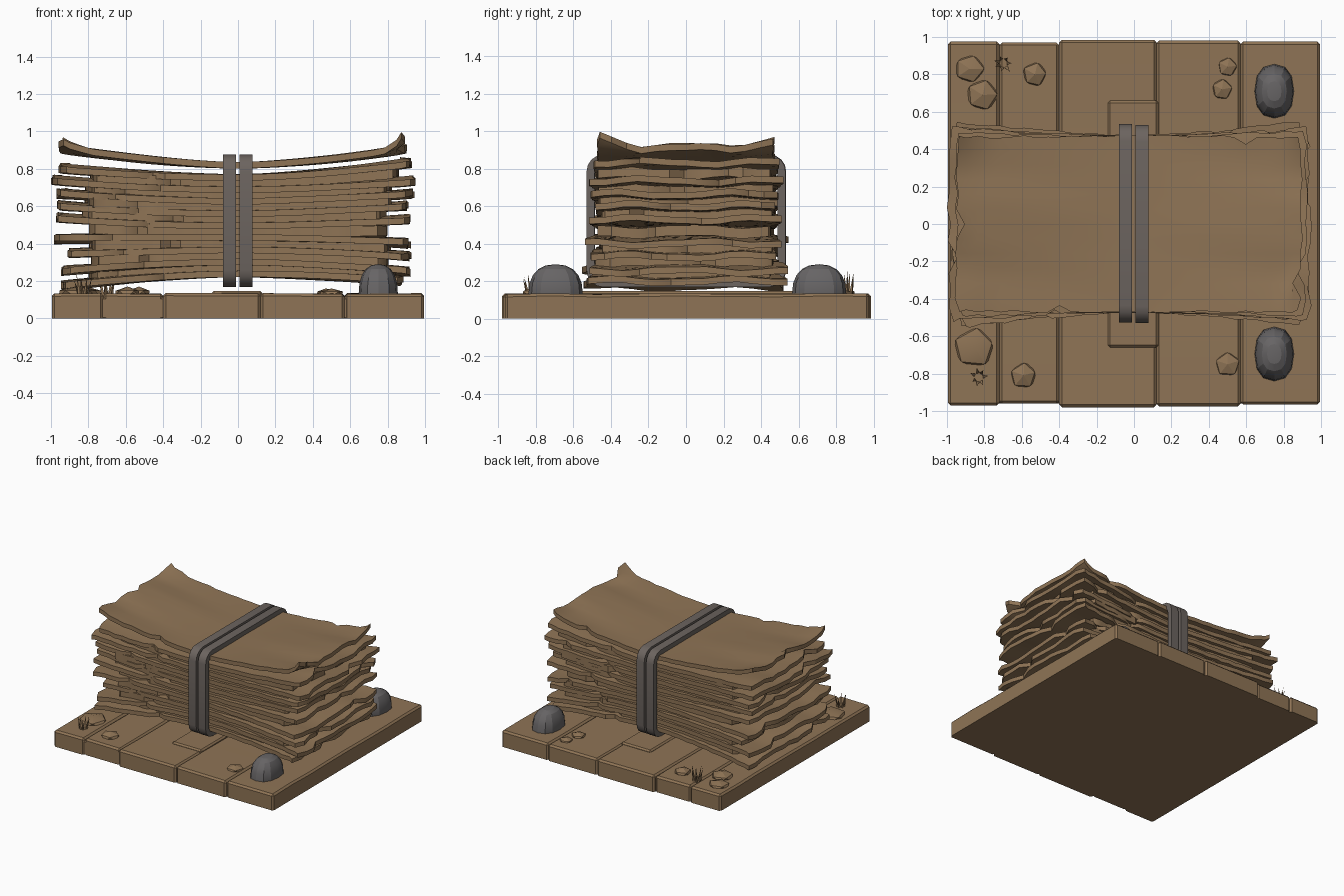
import bpy, bmesh, math, random
from mathutils import Vector, Matrix

if "Cube" in bpy.data.objects:
    bpy.data.objects.remove(bpy.data.objects["Cube"])

random.seed(11)


def material(name, rgb):
    m = bpy.data.materials.new(name)
    m.diffuse_color = (*rgb, 1)
    m.use_nodes = True
    m.node_tree.nodes["Principled BSDF"].inputs["Base Color"].default_value = m.diffuse_color
    return m


BROWN = material("hide brown", (0.275, 0.175, 0.092))
STRAP = material("strap grey brown", (0.15, 0.128, 0.115))
STONE = material("stone grey", (0.135, 0.128, 0.130))


def finish(name, bm, mat, angle=None):
    bmesh.ops.recalc_face_normals(bm, faces=bm.faces)
    me = bpy.data.meshes.new(name)
    bm.to_mesh(me)
    bm.free()
    me.materials.append(mat)
    ob = bpy.data.objects.new(name, me)
    bpy.context.collection.objects.link(ob)
    if angle:
        bpy.ops.object.select_all(action='DESELECT')
        ob.select_set(True)
        bpy.context.view_layer.objects.active = ob
        bpy.ops.object.shade_smooth_by_angle(angle=math.radians(angle))
    return ob


def box(name, lo, hi, mat, bevel=0.012, jitter=0.0):
    bm = bmesh.new()
    bmesh.ops.create_cube(bm, size=1)
    for v in bm.verts:
        v.co = Vector([(lo[i] + hi[i]) / 2 + v.co[i] * (hi[i] - lo[i]) for i in range(3)])
    if jitter:
        long_edges = [e for e in bm.edges if abs(e.verts[0].co.y - e.verts[1].co.y) > 0.5]
        bmesh.ops.subdivide_edges(bm, edges=long_edges, cuts=7, use_grid_fill=True)
        for v in bm.verts:
            if v.co.z > 0.06:
                v.co.z += random.uniform(-jitter, jitter)
    top = [e for e in bm.edges if len(e.link_faces) == 2 and e.calc_face_angle(0) > 1
           and max(v.co.z for v in e.verts) > 0.06]
    bmesh.ops.bevel(bm, geom=top, offset=bevel, segments=1, affect='EDGES')
    return finish(name, bm, mat, 30)


# base: core slab with planks and a raised middle patch
box("base_core", (-0.985, -0.96, 0.004), (0.985, 0.96, 0.115), BROWN)
seams = [-0.995, -0.72, -0.40, 0.12, 0.57, 0.995]
ends = [(-0.97, 0.975), (-0.96, 0.97), (-0.98, 0.985), (-0.975, 0.98), (-0.965, 0.975)]
for i, (y0, y1) in enumerate(ends):
    box(f"base_plank_{i}", (seams[i], y0, 0), (seams[i + 1], y1, 0.132), BROWN, 0.014, 0.003)
box("base_middle_patch", (-0.14, -0.66, 0.10), (0.13, 0.66, 0.147), BROWN, 0.012)


def sheet(name, zc, zl, zr, xl, xr, half, flare, thick, turn=0.0, rough=0.02, curl=None):
    """Rippled sheet pinched at x=0, with ragged edges and lifted ends."""
    nx, ny = 30, 12
    bm = bmesh.new()
    ph = random.uniform(0, 6)
    grid = []
    bite_l, bite_r = random.randint(2, ny - 2), random.randint(2, ny - 2)
    bite_f, bite_b = random.randint(3, 9), random.randint(21, 27)
    for i in range(nx + 1):
        row = []
        u = i / nx
        for j in range(ny + 1):
            v = 2 * j / ny - 1
            x = xl + (xr - xl) * u
            t = min(abs(x) / 0.95, 1.05)
            y = v * (half + flare * t ** 1.5)
            # ragged borders and torn bites
            if i in (0, nx):
                s = 1 if i == 0 else -1
                x += s * random.uniform(0, rough)
                if j == (bite_l if i == 0 else bite_r):
                    x += s * 0.045
                if j in (0, ny):
                    x += s * 0.02
            if j in (0, ny):
                s = 1 if j == 0 else -1
                y += s * random.uniform(0, rough * (0.3 + 0.5 * t))
                if i == (bite_f if j == 0 else bite_b):
                    y += s * 0.035
            ze = zl if x < 0 else zr
            z = zc + (ze - zc) * t ** 1.6
            z += 0.010 * t * math.sin(5 * v + ph) + 0.004 * t * math.sin(11 * v + 4 * x + ph)
            if curl:
                k = max(0, t - 0.82) / 0.18
                c = curl[(1 if x > 0 else 0) + (2 if v > 0 else 0)]
                z += c * k * max(0, abs(v) - 0.5) / 0.5
            row.append(bm.verts.new((x, y, z + thick / 2)))
        grid.append(row)
    for i in range(nx):
        for j in range(ny):
            bm.faces.new((grid[i][j], grid[i + 1][j], grid[i + 1][j + 1], grid[i][j + 1]))
    ext = bmesh.ops.extrude_face_region(bm, geom=bm.faces[:], use_keep_orig=True)
    for v in ext["geom"]:
        if isinstance(v, bmesh.types.BMVert):
            v.co.z -= thick
    bmesh.ops.rotate(bm, verts=bm.verts, cent=(0, 0, 0), matrix=Matrix.Rotation(turn, 3, 'Z'))
    return finish(name, bm, BROWN, 35)


# stack: long sheets whose ends fan apart
left = [0.91, 0.80, 0.735, 0.665, 0.60, 0.535, 0.425, 0.345, 0.255, 0.172]
right = [0.915, 0.835, 0.735, 0.665, 0.605, 0.53, 0.40, 0.33, 0.25, 0.195]
reach = [(-0.96, 0.91), (-0.96, 0.93), (-1.0, 0.95), (-0.97, 0.94), (-0.97, 0.91),
         (-0.98, 0.93), (-0.98, 0.93), (-0.91, 0.92), (-0.95, 0.92), (-0.95, 0.88)]
mids = [0.818 - 0.0645 * i for i in range(10)]
for i in range(10):
    first = i == 0
    sheet(f"long_sheet_{i}", mids[i], left[i], right[i], *reach[i],
          0.475, 0.0 if first else random.uniform(0.0, 0.07), 0.034,
          0 if first else random.uniform(-0.025, 0.025), 0.022,
          (0.025, 0.085, 0.035, 0.045) if first else None)
# stack: shorter filler sheets between them
for i in range(1, 9):
    sheet(f"short_sheet_{i}", (mids[i] + mids[i + 1]) / 2, (left[i] + left[i + 1]) / 2,
          (right[i] + right[i + 1]) / 2, random.uniform(-0.85, -0.79), random.uniform(0.79, 0.86),
          0.455, random.uniform(0.0, 0.04), 0.055, random.uniform(-0.015, 0.015), 0.03)


# straps: two rounded bands around the stack
def strap(name, x0, x1, dy):
    def ring(hy, z0, z1, r):
        pts = []
        for cy, cz, a0 in ((hy - r, z1 - r, 0), (-hy + r, z1 - r, 90),
                           (-hy + r, z0 + r, 180), (hy - r, z0 + r, 270)):
            for k in range(5):
                a = math.radians(a0 + k * 22.5)
                pts.append((cy + r * math.cos(a) + dy, cz + r * math.sin(a)))
        return pts
    outer, inner = ring(0.53, 0.168, 0.875, 0.09), ring(0.488, 0.205, 0.836, 0.06)
    bm = bmesh.new()
    loops = [[bm.verts.new((x, y, z)) for y, z in pts]
             for x, pts in ((x0, outer), (x1, outer), (x1, inner), (x0, inner))]
    n = len(outer)
    for a in range(4):
        p, q = loops[a], loops[(a + 1) % 4]
        for k in range(n):
            bm.faces.new((p[k], p[(k + 1) % n], q[(k + 1) % n], q[k]))
    edges = [e for e in bm.edges if e.verts[0].co.x == e.verts[1].co.x
             and e.calc_face_angle(0) > 1]
    bmesh.ops.bevel(bm, geom=edges, offset=0.012, segments=2, affect='EDGES')
    finish(name, bm, STRAP, 40)


strap("strap_left", -0.08, -0.012, 0.004)
strap("strap_right", 0.008, 0.077, 0.0)


# stones: squarish faceted domes at the right corners
def dome(name, cx, cy):
    bm = bmesh.new()
    bmesh.ops.create_uvsphere(bm, u_segments=12, v_segments=10, radius=1)
    for v in bm.verts:
        p = [math.copysign(abs(c) ** 0.85, c) for c in v.co]
        v.co = (cx + p[0] * 0.105, cy + p[1] * 0.145, max(0.11, 0.13 + p[2] * 0.16))
    finish(name, bm, STONE, 20)


dome("stone_front", 0.75, -0.695)
dome("stone_back", 0.75, 0.71)

# low mounds on the base
mounds = [(-0.88, 0.83, 0.08, 0.035), (-0.81, 0.69, 0.09, 0.04), (-0.53, 0.80, 0.07, 0.04),
          (0.50, 0.84, 0.055, 0.025), (0.47, 0.72, 0.06, 0.03), (-0.85, -0.66, 0.115, 0.045),
          (-0.59, -0.81, 0.075, 0.04), (0.50, -0.75, 0.07, 0.03)]
for i, (x, y, r, h) in enumerate(mounds):
    bm = bmesh.new()
    bmesh.ops.create_icosphere(bm, subdivisions=1, radius=1)
    bmesh.ops.rotate(bm, verts=bm.verts, cent=(0, 0, 0), matrix=Matrix.Rotation(i * 1.3, 3, 'Z'))
    for v in bm.verts:
        v.co = (x + v.co.x * r * random.uniform(0.9, 1.1), y + v.co.y * r, 0.13 + v.co.z * h)
    finish(f"mound_{i}", bm, BROWN, 20)


# grass tufts: leaning blades
def tuft(name, cx, cy):
    bm = bmesh.new()
    for k in range(7):
        a = k * math.tau / 7 + random.uniform(-0.2, 0.2)
        d = Vector((math.cos(a), math.sin(a), 0))
        side = Vector((-d.y, d.x, 0)) * 0.011
        root = Vector((cx, cy, 0.12)) + d * 0.018
        lean, h = random.uniform(0.02, 0.05), random.uniform(0.08, 0.15)
        base = [bm.verts.new(root + o) for o in (side, -side, d * 0.014)]
        tip = bm.verts.new(root + d * lean + Vector((0, 0, h)))
        bm.faces.new(base)
        for m in range(3):
            bm.faces.new((base[m], base[(m + 1) % 3], tip))
    finish(name, bm, BROWN)


tuft("grass_front", -0.83, -0.82)
tuft("grass_back", -0.70, 0.86)
